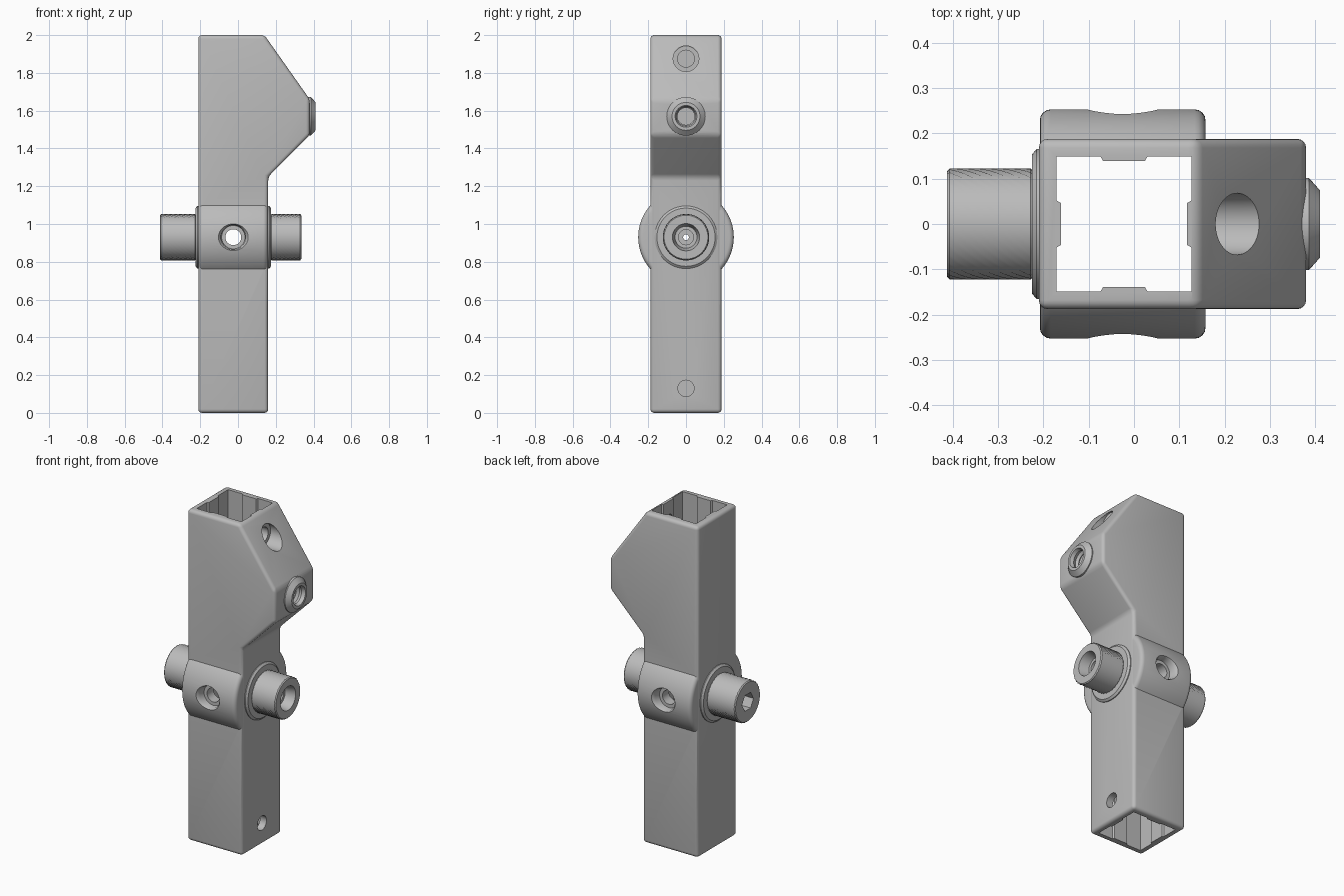
import bpy, bmesh, math
from mathutils import Matrix, Vector

if "Cube" in bpy.data.objects:
    bpy.data.objects.remove(bpy.data.objects["Cube"])

grey = bpy.data.materials.new("plain grey")
grey.use_nodes = True
grey.diffuse_color = (0.5, 0.5, 0.5, 1)
grey.node_tree.nodes["Principled BSDF"].inputs["Base Color"].default_value = (0.5, 0.5, 0.5, 1)

AXIS_Z = 0.93          # height of the cross joint
MID_X = -0.025         # middle of the tube


def finish(name, bm):
    bmesh.ops.remove_doubles(bm, verts=bm.verts, dist=0.0001)
    bmesh.ops.recalc_face_normals(bm, faces=bm.faces)
    mesh = bpy.data.meshes.new(name)
    bm.to_mesh(mesh)
    bm.free()
    ob = bpy.data.objects.new(name, mesh)
    mesh.materials.append(grey)
    bpy.context.collection.objects.link(ob)
    return ob


def prism(name, points, direction):
    bm = bmesh.new()
    face = bm.faces.new([bm.verts.new(p) for p in points])
    moved = bmesh.ops.extrude_face_region(bm, geom=[face])["geom"]
    bmesh.ops.translate(bm, vec=direction, verts=[v for v in moved if isinstance(v, bmesh.types.BMVert)])
    return finish(name, bm)


def lathe(name, profile, place, sides=48, closed=False, knurl=0):
    """Turn (along, radius) points around local x; knurl raises every other point."""
    bm = bmesh.new()
    rings = []
    for j, (along, r) in enumerate(profile):
        ring = []
        for i in range(sides):
            a = math.tau * i / sides
            rr = r - knurl * ((i + j) % 2) if r > 0.119 else r
            ring.append(bm.verts.new(place @ Vector((along, rr * math.cos(a), rr * math.sin(a)))))
        rings.append(ring)
    count = len(rings) if closed else len(rings) - 1
    for j in range(count):
        a, b = rings[j], rings[(j + 1) % len(rings)]
        for i in range(sides):
            k = (i + 1) % sides
            bm.faces.new((a[i], a[k], b[k], b[i]))
    return finish(name, bm)


def select(ob):
    bpy.ops.object.select_all(action="DESELECT")
    ob.select_set(True)
    bpy.context.view_layer.objects.active = ob


def combine(ob, other, operation="DIFFERENCE"):
    select(ob)
    mod = ob.modifiers.new("cut", "BOOLEAN")
    mod.operation, mod.object, mod.solver = operation, other, "EXACT"
    bpy.ops.object.modifier_apply(modifier=mod.name)
    bpy.data.objects.remove(other)


def smooth(ob):
    select(ob)
    bpy.ops.object.shade_smooth_by_angle(angle=math.radians(32))


def at(x, y, z, turn=0):
    return Matrix.Translation((x, y, z)) @ Matrix.Rotation(turn, 4, "Z")


# Tube with the angled head
outline = [(-0.21, 0), (0.16, 0), (0.16, 1.25), (0.38, 1.47), (0.38, 1.66), (0.14, 2), (-0.21, 2)]
body = prism("body", [(x, -0.188, z) for x, z in outline], (0, 0.376, 0))
select(body)
bevel = body.modifiers.new("round", "BEVEL")
bevel.width, bevel.segments = 0.02, 4
bpy.ops.object.modifier_apply(modifier=bevel.name)

# Round cross joint
end = [(0.183 - 0.024 * (1 - math.cos(t)), 0.253 - 0.024 * (1 - math.sin(t)))
       for t in (math.pi / 8 * k for k in range(5))]
half = [(0.183, 0)] + end
barrel = [(-a, r) for a, r in half] + half[::-1]
combine(body, lathe("barrel", barrel, at(MID_X, 0, AXIS_Z), 96), "UNION")

# Threaded spout
combine(body, lathe("spout", [(0.3, 0), (0.3, 0.102), (0.386, 0.102), (0.411, 0.074), (0.411, 0)],
                    at(0, 0, 1.57)), "UNION")

# Square channel with a rib along each wall
channel = []
for k in range(4):
    turn = Matrix.Rotation(math.pi / 2 * k, 4, "Z")
    for p in [(-0.149, -0.149), (-0.052, -0.149), (-0.046, -0.139), (0.046, -0.139), (0.052, -0.149)]:
        channel.append(turn @ Vector((*p, -0.1)) + Vector((-0.022, 0, 0)))
combine(body, prism("channel", channel, (0, 0, 2.2)))

# Bored holes
thread = [(0.05, 0), (0.05, 0.045)]
for k in range(9):
    thread += [(0.15 + 0.026 * k, 0.045), (0.163 + 0.026 * k, 0.058)]
thread += [(0.39, 0.05), (0.412, 0.058), (0.45, 0.058), (0.45, 0)]
combine(body, lathe("thread_bore", thread, at(0, 0, 1.57)))
combine(body, lathe("head_bore", [(0.05, 0), (0.05, 0.045), (0.17, 0.045), (0.17, 0.068), (0.5, 0.068), (0.5, 0)],
                    at(0, 0, 1.875)))
combine(body, lathe("foot_bore", [(0.05, 0), (0.05, 0.043), (0.3, 0.043), (0.3, 0)], at(0, 0, 0.13)))
combine(body, lathe("pin_bore", [(-0.4, 0), (-0.4, 0.015), (0.4, 0.015), (0.4, 0)], at(0, 0, AXIS_Z)))
side = [(0.2, 0.042), (0.2, 0.062), (0.235, 0.066), (0.245, 0.072), (0.26, 0.085), (0.26, 0)]
combine(body, lathe("cross_bore", [(-a, r) for a, r in side[::-1]] + side,
                    at(MID_X, 0, AXIS_Z, math.pi / 2)))
smooth(body)

# Collars and knurled knobs on both sides
for name, x, turn, length in (("right", 0.158, 0, 0.177), ("left", -0.208, math.pi, 0.205)):
    place = at(x, 0, AXIS_Z, turn)
    collar = [(0, 0.015), (0, 0.166), (0.007, 0.166), (0.017, 0.154), (0.017, 0.015)]
    smooth(lathe(name + "_collar", collar, place, 64, True))

    rings = 14
    grip = [(0.012, 0.015), (0.012, 0.115)]
    grip += [(0.02 + (length - 0.026) * k / rings, 0.123) for k in range(rings + 1)]
    grip += [(length, 0.116)]
    if name == "right":
        grip += [(length, 0.072), (length - 0.06, 0.058), (length - 0.06, 0.04), (length - 0.1, 0.04),
                 (length - 0.1, 0.015)]
    else:
        grip += [(length, 0.015)]
    knob = lathe(name + "_knob", grip, place, 64, True, 0.004)
    if name == "left":
        hexagon = [(length - 0.09, 0), (length - 0.09, 0.055), (length + 0.05, 0.055), (length + 0.05, 0)]
        combine(knob, lathe("hex_socket", hexagon, place, 6))
    smooth(knob)
